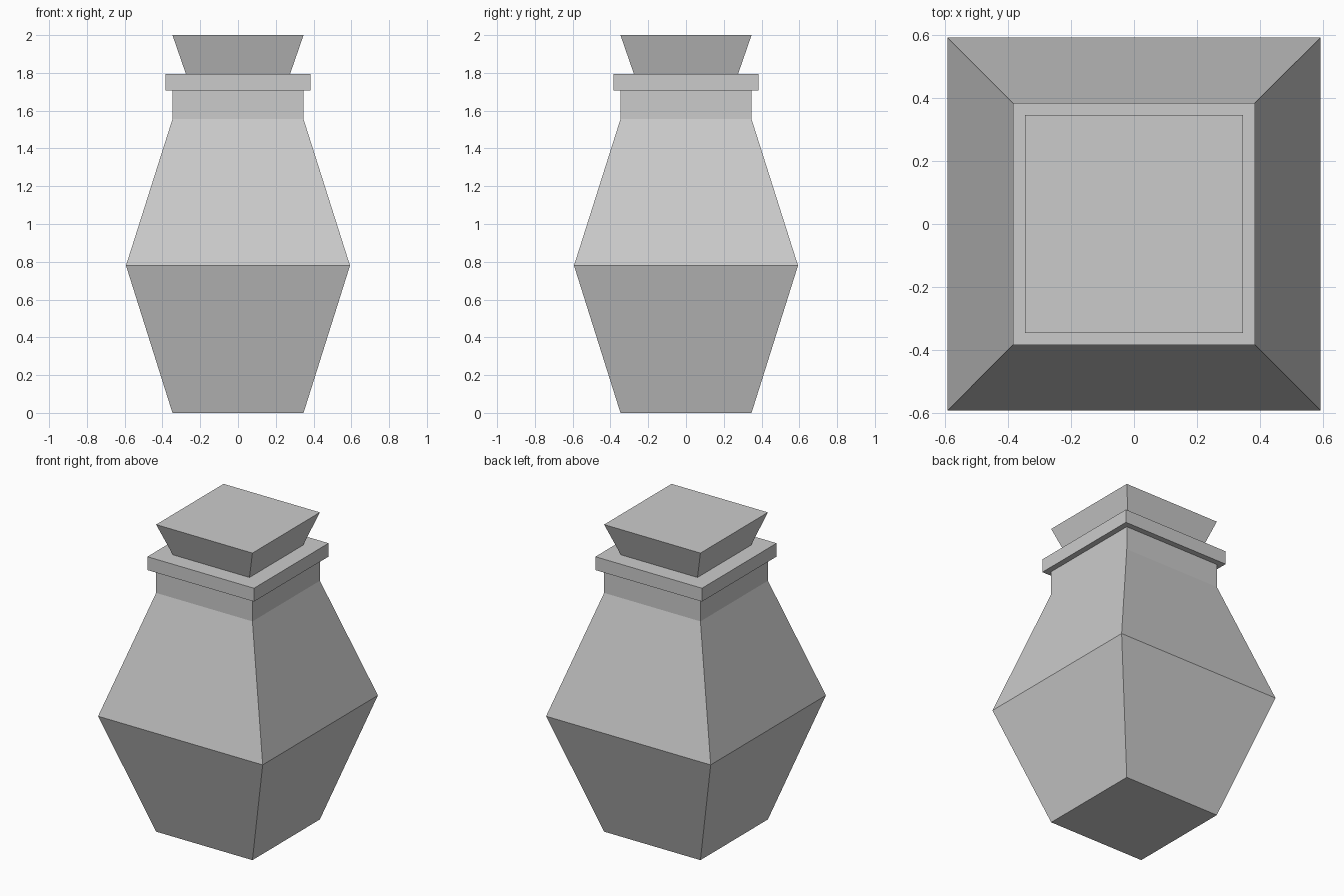
import bpy
import bmesh

if "Cube" in bpy.data.objects:
    bpy.data.objects.remove(bpy.data.objects["Cube"])


def square_loft(name, profile):
    """Closed solid with square cross-sections; profile = (half width, z) from bottom to top."""
    bm = bmesh.new()
    rings = [[bm.verts.new((sx * h, sy * h, z))
              for sx, sy in ((-1, -1), (1, -1), (1, 1), (-1, 1))]
             for h, z in profile]
    for low, high in zip(rings, rings[1:]):
        for i in range(4):
            j = (i + 1) % 4
            bm.faces.new((low[i], low[j], high[j], high[i]))
    bm.faces.new(rings[0][::-1])
    bm.faces.new(rings[-1])
    mesh = bpy.data.meshes.new(name)
    bm.to_mesh(mesh)
    bm.free()
    obj = bpy.data.objects.new(name, mesh)
    bpy.context.collection.objects.link(obj)
    return obj


# Jar: tapered base, wide belly, shoulder, straight neck and projecting rim
square_loft("jar_body", [(0.347, 0), (0.593, 0.78), (0.347, 1.555), (0.347, 1.708),
                         (0.384, 1.708), (0.384, 1.795)])

# Stopper: flares outward towards its flat top
square_loft("stopper", [(0.276, 1.795), (0.347, 2.0)])
